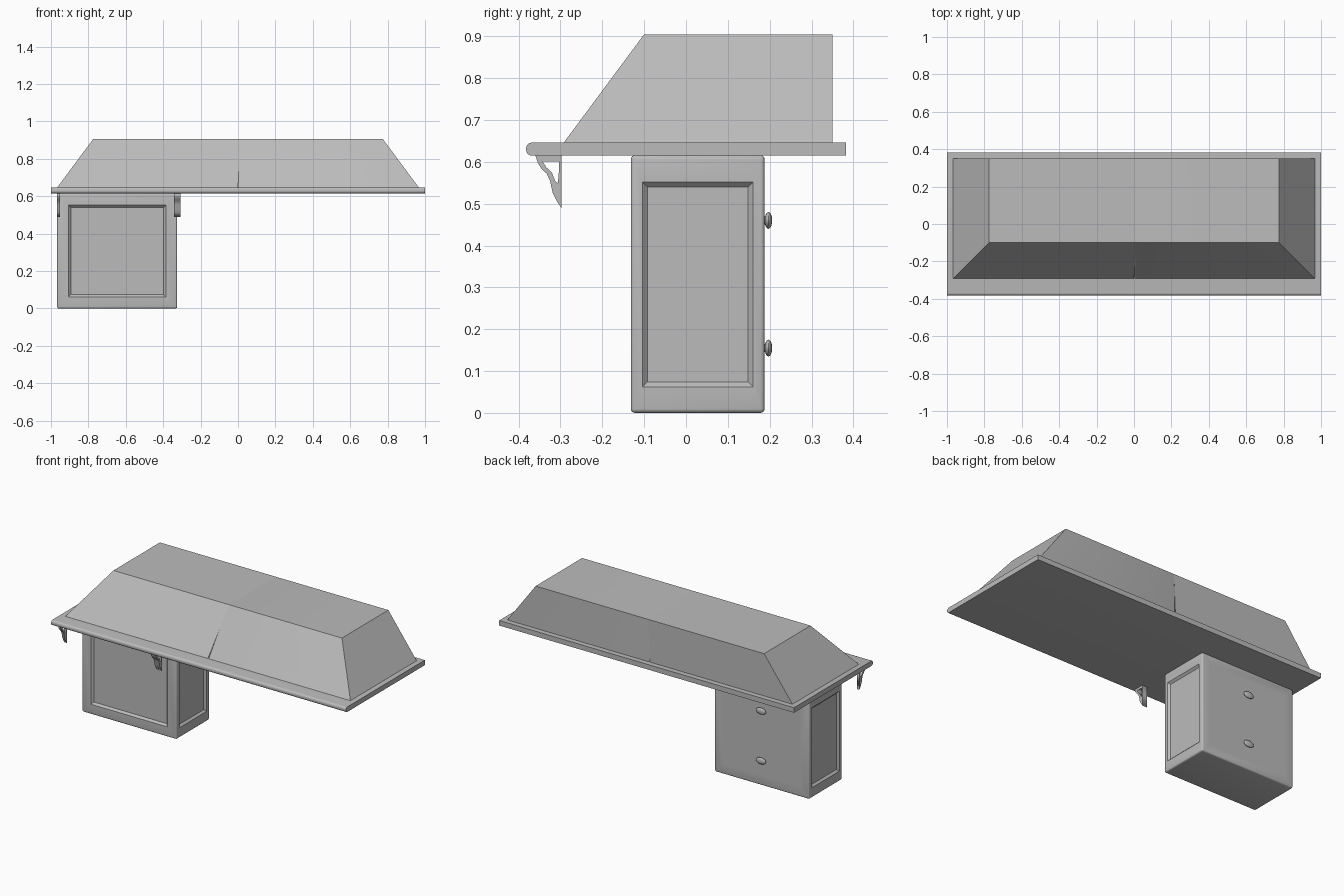
import bpy, bmesh, math
from mathutils import Matrix, Vector

if "Cube" in bpy.data.objects:
    bpy.data.objects.remove(bpy.data.objects["Cube"])

grey = bpy.data.materials.new("light_grey")
grey.diffuse_color = (0.5, 0.5, 0.5, 1)
grey.use_nodes = True
grey.node_tree.nodes["Principled BSDF"].inputs["Base Color"].default_value = grey.diffuse_color


def add(name, bm, smooth=True):
    bmesh.ops.recalc_face_normals(bm, faces=bm.faces)
    me = bpy.data.meshes.new(name)
    bm.to_mesh(me)
    bm.free()
    ob = bpy.data.objects.new(name, me)
    bpy.context.collection.objects.link(ob)
    me.materials.append(grey)
    if smooth:
        select(ob)
        bpy.ops.object.shade_smooth_by_angle(angle=math.radians(35))
    return ob


def select(ob):
    bpy.ops.object.select_all(action='DESELECT')
    ob.select_set(True)
    bpy.context.view_layer.objects.active = ob


def box(x0, x1, y0, y1, z0, z1):
    bm = bmesh.new()
    bmesh.ops.create_cube(bm, size=1)
    for v in bm.verts:
        v.co = ((x0, x1)[v.co.x > 0], (y0, y1)[v.co.y > 0], (z0, z1)[v.co.z > 0])
    return bm


def bevel(bm, test, width, seg=4):
    edges = [e for e in bm.edges if test(*[v.co for v in e.verts])]
    bmesh.ops.bevel(bm, geom=edges, offset=width, segments=seg, profile=0.5, affect='EDGES')


# Counter top with a rounded front edge
bm = box(-1, 1, -0.382, 0.382, 0.615, 0.646)
bevel(bm, lambda a, b: a.y < 0 and b.y < 0 and abs(a.x - b.x) > 1, 0.013, 5)
add("counter_top", bm)

# Two sloped upper halves, rounded where they meet in the middle
for side, name in ((-1, "left_upper_half"), (1, "right_upper_half")):
    bm = box(0, side, -1, 0.35, 0.645, 0.905)
    for v in bm.verts:
        high = v.co.z > 0.8
        if abs(v.co.x) > 0.5:
            v.co.x = side * (0.775 if high else 0.968)
        if v.co.y < 0:
            v.co.y = -0.1 if high else -0.293
    bevel(bm, lambda a, b: a.x == 0 and b.x == 0 and max(a.z, b.z) > 0.8, 0.012, 4)
    add(name, bm)

# Cabinet body
X0, X1, Y0, Y1, H = -0.967, -0.325, -0.132, 0.188, 0.616
bm = box(X0, X1, Y0, Y1, 0.002, H)
for v in bm.verts:
    if v.co.z < 0.1:
        v.co.z = 0
bevel(bm, lambda a, b: True, 0.01, 4)
cabinet = add("cabinet", bm)


# Recessed panels: tapered cutters as (face centre, outward direction, width, height)
def recess(centre, out, w, h, depth=0.012, slope=0.012):
    bm = bmesh.new()
    bmesh.ops.create_cube(bm, size=1)
    out = Vector(out)
    across = out.cross(Vector((0, 0, 1)))
    for v in bm.verts:
        s = v.co.copy()
        outer = s.z > 0
        grow = slope if outer else -slope
        d = depth if outer else -depth
        v.co = (Vector(centre) + out * d + across * math.copysign(w / 2 + grow, s.x)
                + Vector((0, 0, math.copysign(h / 2 + grow, s.y))))
    cutter = add("panel_cutter", bm, False)
    cutter.hide_render = True
    mod = cabinet.modifiers.new("panel", 'BOOLEAN')
    mod.operation = 'DIFFERENCE'
    mod.solver = 'EXACT'
    mod.object = cutter
    select(cabinet)
    bpy.ops.object.modifier_apply(modifier=mod.name)
    bpy.data.objects.remove(cutter)


xm = (X0 + X1) / 2
recess((xm, Y0, 0.307), (0, -1, 0), 0.52, 0.49)
recess((X0, 0.028, 0.307), (-1, 0, 0), 0.265, 0.49)
recess((X1, 0.028, 0.307), (1, 0, 0), 0.265, 0.49)
for z in (0.155, 0.46):
    recess((xm, Y1, z), (0, 1, 0), 0.52, 0.19, 0.008, 0.006)
select(cabinet)
bpy.ops.object.shade_smooth_by_angle(angle=math.radians(35))

# Oval drawer knobs on short stems
for z, name in ((0.155, "lower_knob"), (0.46, "upper_knob")):
    bm = bmesh.new()
    bmesh.ops.create_uvsphere(bm, u_segments=20, v_segments=12, radius=1, matrix=(
        Matrix.Translation((xm, 0.197, z)) @ Matrix.Diagonal((0.034, 0.009, 0.02, 1))))
    bmesh.ops.create_cone(bm, cap_ends=True, segments=16, radius1=0.01, radius2=0.01, depth=0.02,
                          matrix=Matrix.Translation((xm, 0.186, z)) @ Matrix.Rotation(math.pi / 2, 4, 'X'))
    add(name, bm)

# Pierced brackets under the front edge
outline = [(-0.36, 0.616), (-0.354, 0.597), (-0.345, 0.583), (-0.333, 0.572), (-0.325, 0.555),
           (-0.319, 0.527), (-0.31, 0.508), (-0.297, 0.488), (-0.297, 0.616)]
hole = [(-0.343, 0.601), (-0.334, 0.587), (-0.321, 0.575), (-0.312, 0.553),
        (-0.306, 0.549), (-0.304, 0.575), (-0.304, 0.601)]
for x0, x1, name in ((-0.969, -0.953, "left_bracket"), (-0.342, -0.308, "right_bracket")):
    cu = bpy.data.curves.new(name, 'CURVE')
    cu.dimensions = '2D'
    cu.fill_mode = 'BOTH'
    cu.extrude = (x1 - x0) / 2
    for pts in (outline, hole):
        sp = cu.splines.new('POLY')
        sp.points.add(len(pts) - 1)
        for p, (y, z) in zip(sp.points, pts):
            p.co = (y, z, 0, 1)
        sp.use_cyclic_u = True
    cu.materials.append(grey)
    ob = bpy.data.objects.new(name, cu)
    bpy.context.collection.objects.link(ob)
    ob.location.x = (x0 + x1) / 2
    ob.rotation_euler = (math.pi / 2, 0, math.pi / 2)
    select(ob)
    bpy.ops.object.convert(target='MESH')
